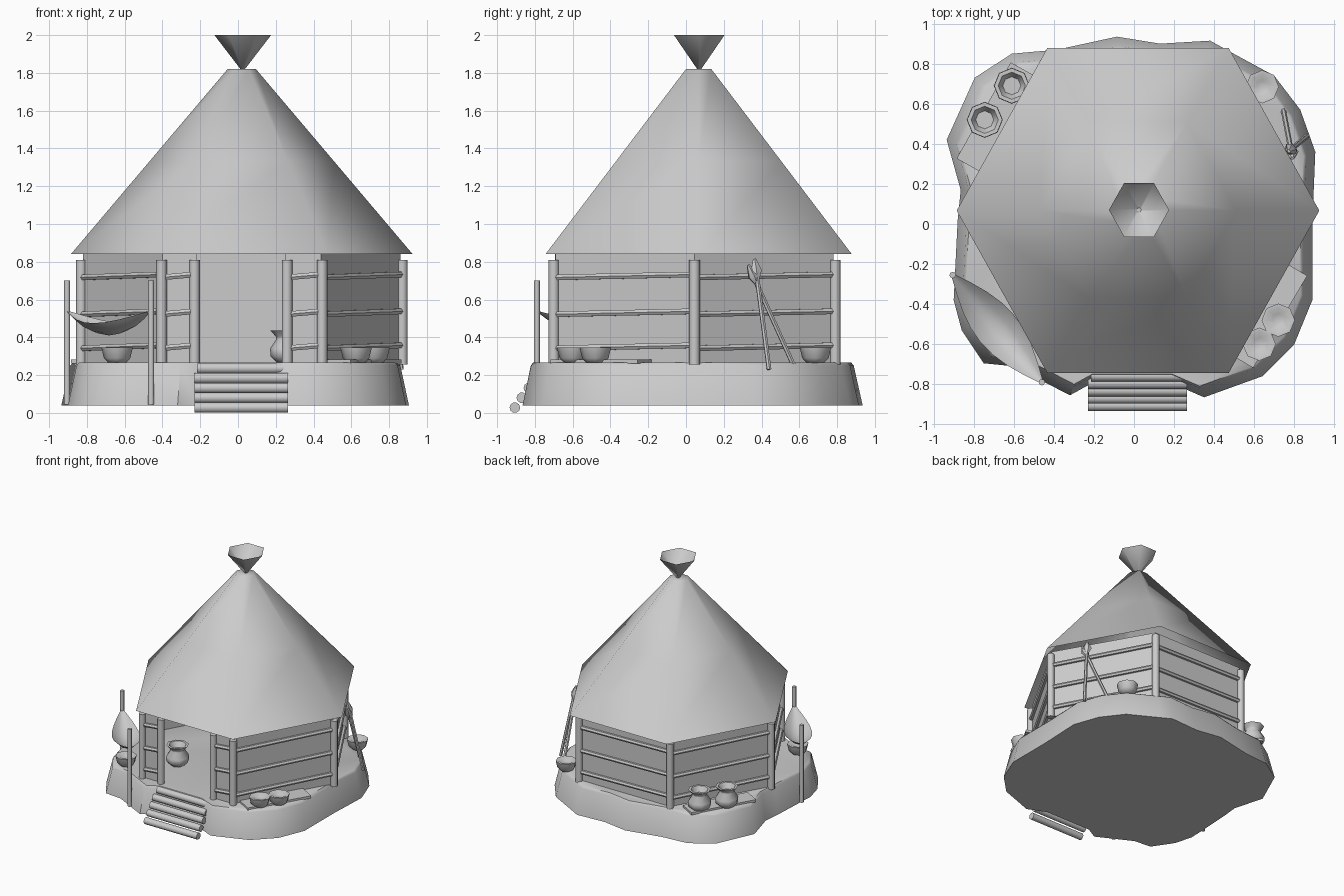
import bpy, bmesh, math
from mathutils import Vector

if "Cube" in bpy.data.objects:
    bpy.data.objects.remove(bpy.data.objects["Cube"])


def mesh(name, verts, faces, smooth=None):
    me = bpy.data.meshes.new(name)
    me.from_pydata([tuple(v) for v in verts], [], faces)
    bm = bmesh.new()
    bm.from_mesh(me)
    bmesh.ops.recalc_face_normals(bm, faces=bm.faces)
    bm.to_mesh(me)
    bm.free()
    ob = bpy.data.objects.new(name, me)
    bpy.context.collection.objects.link(ob)
    if smooth:
        bpy.ops.object.select_all(action='DESELECT')
        ob.select_set(True)
        bpy.context.view_layer.objects.active = ob
        bpy.ops.object.shade_smooth_by_angle(angle=math.radians(smooth))
    return ob


def loft(name, rings, cap_start=True, cap_end=True, smooth=None):
    n = len(rings[0])
    verts = [v for r in rings for v in r]
    faces = [(k * n + i, k * n + (i + 1) % n, (k + 1) * n + (i + 1) % n, (k + 1) * n + i)
             for k in range(len(rings) - 1) for i in range(n)]
    if cap_start:
        faces.append(tuple(range(n)))
    if cap_end:
        faces.append(tuple(range(len(verts) - n, len(verts))))
    return mesh(name, verts, faces, smooth)


def ring(cx, cy, z, rx, ry, n, turn=0.0):
    return [(cx + rx * math.cos(turn + math.tau * i / n),
             cy + ry * math.sin(turn + math.tau * i / n), z) for i in range(n)]


def rod(name, a, b, r, n=8, r2=None):
    a, b = Vector(a), Vector(b)
    q = (b - a).to_track_quat('Z', 'Y')
    rings = [[p + q @ Vector(v) for v in ring(0, 0, 0, rr, rr, n)]
             for p, rr in ((a, r), (b, r2 or r))]
    return loft(name, rings, smooth=50)


def lathe(name, x, y, profile, n=8):
    return loft(name, [ring(x, y, z, r, r, n) for r, z in profile], smooth=60)


# Earth mound with an irregular outline
outline = [(-.085, .935), (.13, .90), (.38, .915), (.47, .865), (.70, .74), (.83, .57),
           (.905, .36), (.89, .0), (.89, -.38), (.80, -.60), (.64, -.76), (.35, -.865),
           (.20, -.80), (-.22, -.80), (-.32, -.855), (-.60, -.71), (-.75, -.695),
           (-.86, -.53), (-.90, -.38), (-.88, .02), (-.865, .17), (-.935, .42),
           (-.795, .73), (-.61, .85), (-.385, .87)]
loft("mound", [[(x * s, y * s, z) for x, y in outline]
               for s, z in ((1, .04), (.95, .25), (.935, .267))], smooth=50)

# Hexagonal wall, left open at the doorway
CX, CY = .02, .045
FLOOR = .265


def corner(i, r=.85):
    a = math.radians(60 * i)
    return Vector((CX + r * math.cos(a), CY + 1.012 * r * math.sin(a), 0))


W = .83
path = [Vector((.25, corner(5, W).y, 0))] + [corner(i, W) for i in (5, 0, 1, 2, 3, 4)]
path.append(Vector((-.22, corner(4, W).y, 0)))
n = len(path)
wall = mesh("wall", [(p.x, p.y, z) for z in (FLOOR, .84) for p in path],
            [(i, i + 1, n + i + 1, n + i) for i in range(n - 1)])
solid = wall.modifiers.new("thickness", 'SOLIDIFY')
solid.thickness = .02
solid.offset = 0

# Corner posts and door posts
yf = corner(4).y
posts = [corner(i) for i in range(6)] + [Vector((-.23, yf, 0)), Vector((.26, yf, 0))]
for p in posts:
    rod("post", (p.x, p.y, FLOOR - .01), (p.x, p.y, .81), .028)

# Horizontal rails lashed to each wall section
spans = [(corner(i), corner(i + 1)) for i in (0, 1, 2, 3, 5)]
spans += [(corner(4), posts[6]), (posts[7], corner(5))]
for a, b in spans:
    for z in (.35, .53, .725):
        rod("rail", (a.x, a.y, z - .008), (b.x, b.y, z + .008), .017, 6)

# Thatched roof and its open flared tip
RX, RY = .02, .067
loft("roof", [ring(RX, RY, z, r, r * 1.035, 6)
              for r, z in ((.905, .84), (.49, 1.33), (.075, 1.82))], False, True, smooth=70)
loft("roof_tip", [ring(RX + .005, RY + .003, z, r, r * 1.03, 6)
                  for r, z in ((.008, 1.815), (.15, 2.0))], True, False, smooth=70)

# Log steps
for i, z in enumerate((.028, .08, .132, .184, .236)):
    y = -.906 + .037 * i
    trim = .015 if i == 4 else 0
    rod("step_log", (-.23 + trim, y, z), (.265 - trim, y, z), .028, 10)

# Hammock with its two poles
A, B = Vector((-.905, -.255, 0)), Vector((-.46, -.79, 0))
for p in (A, B):
    rod("hammock_pole", (p.x, p.y, .045), (p.x, p.y, .70), .016)
side = Vector((B.y - A.y, A.x - B.x, 0)).normalized()
cols, rows, verts, faces = 5, 9, [], []
for j in range(rows):
    t = j / (rows - 1)
    sag = math.sin(math.pi * t)
    for i in range(cols):
        u = i / (cols - 1) * 2 - 1
        p = A.lerp(B, t) + side * (u * (.008 + .10 * sag))
        verts.append((p.x, p.y, .54 - .13 * sag + .065 * u * u * sag))
for j in range(rows - 1):
    for i in range(cols - 1):
        k = j * cols + i
        faces.append((k, k + 1, k + cols + 1, k + cols))
mesh("hammock", verts, faces, smooth=60)


# Woven mats
def mat(name, a, b, width):
    a, b = Vector((*a, 0)), Vector((*b, 0))
    s = Vector((a.y - b.y, b.x - a.x, 0)).normalized() * width / 2
    base = [a - s, a + s, b + s, b - s]
    loft(name, [[(p.x, p.y, z) for p in base] for z in (.262, .283)])


mat("right_mat", (.80, -.22), (.53, -.68), .15)
mat("left_mat", (-.55, .77), (-.82, .29), .15)

# Bowls and tall pots
for x, y in ((.72, -.48), (.625, -.60), (.64, .685), (-.64, -.58)):
    lathe("bowl", x, y, [(.045, .263), (.07, .29), (.083, .345), (.065, .345), (.03, .325)])
for x, y in ((-.61, .69), (-.745, .52), (.26, .15), (-.32, -.35)):
    lathe("pot", x, y, [(.05, .263), (.088, .30), (.09, .34), (.058, .39),
                        (.06, .405), (.088, .435), (.068, .435), (.045, .39)])

# Two crossed spears leaning on the back right wall
for a, b in (((.865, .44, .23), (.775, .365, .80)), ((.745, .57, .25), (.79, .335, .77))):
    a, b = Vector(a), Vector(b)
    d = (b - a).normalized()
    rod("spear_shaft", a, b, .013, 6)
    q = d.to_track_quat('Z', 'Y')
    loft("spear_head", [[b + d * h + q @ Vector(v) for v in ring(0, 0, 0, r, r * .8, 6)]
                        for h, r in ((-.10, .012), (-.05, .036), (.015, .01))], smooth=50)
